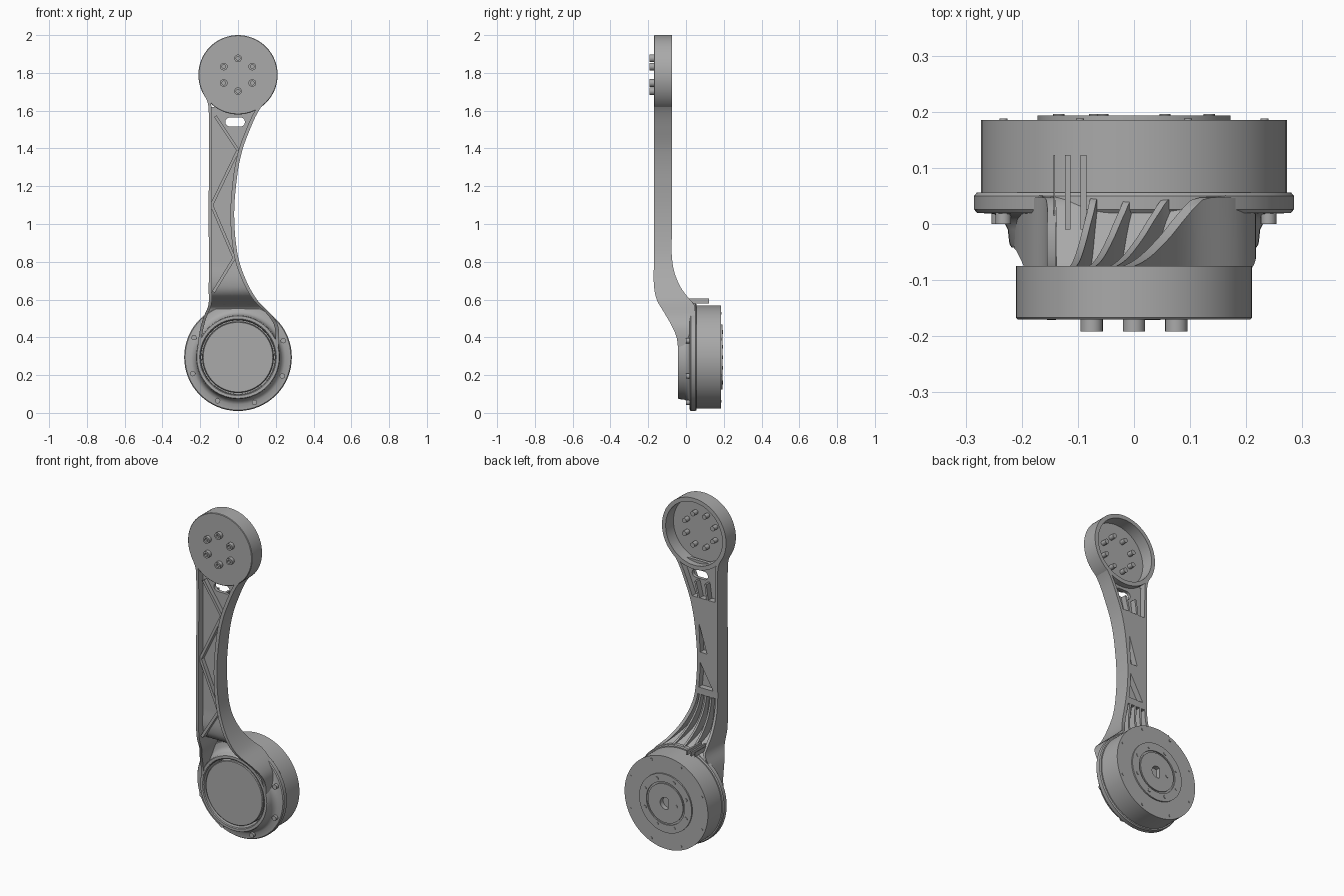
import bpy, bmesh, math
from mathutils import Vector

if "Cube" in bpy.data.objects:
    bpy.data.objects.remove(bpy.data.objects["Cube"])

grey = bpy.data.materials.new("machined grey")
grey.use_nodes = True
grey.diffuse_color = (0.4, 0.4, 0.4, 1)
grey.node_tree.nodes["Principled BSDF"].inputs["Base Color"].default_value = (0.4, 0.4, 0.4, 1)

HUB_Z, DISC_Z = 0.295, 1.79


def finish(name, bm):
    bmesh.ops.remove_doubles(bm, verts=bm.verts, dist=1e-5)
    bmesh.ops.recalc_face_normals(bm, faces=bm.faces)
    mesh = bpy.data.meshes.new(name)
    bm.to_mesh(mesh)
    bm.free()
    obj = bpy.data.objects.new(name, mesh)
    bpy.context.collection.objects.link(obj)
    mesh.materials.append(grey)
    smooth(obj)
    return obj


def smooth(obj):
    bpy.ops.object.select_all(action='DESELECT')
    obj.select_set(True)
    bpy.context.view_layer.objects.active = obj
    bpy.ops.object.shade_smooth_by_angle(angle=math.radians(32))


def lathe(name, profile, x=0, z=0, sides=64):
    """Turn (radius, y) points about an axis along y."""
    bm = bmesh.new()
    rings = []
    for r, y in profile:
        if r == 0:
            rings.append([bm.verts.new((x, y, z))] * sides)
        else:
            rings.append([bm.verts.new((x + r * math.cos(a), y, z + r * math.sin(a)))
                          for a in (math.tau * i / sides for i in range(sides))])
    for a, b in zip(rings, rings[1:]):
        for i in range(sides):
            j = (i + 1) % sides
            quad = list(dict.fromkeys((a[i], a[j], b[j], b[i])))
            bm.faces.new(quad)
    return finish(name, bm)


def prism(name, points, y0, y1):
    """Extrude an (x, z) outline along y."""
    bm = bmesh.new()
    face = bm.faces.new([bm.verts.new((x, y0, z)) for x, z in points])
    new = bmesh.ops.extrude_face_region(bm, geom=[face])["geom"]
    bmesh.ops.translate(bm, vec=(0, y1 - y0, 0),
                        verts=[v for v in new if isinstance(v, bmesh.types.BMVert)])
    return finish(name, bm)


def bar(name, p, q, width, y0, y1):
    p, q = Vector(p), Vector(q)
    d = (q - p).normalized()
    side = Vector((-d.y, d.x)) * width / 2
    return prism(name, [p - side, q - side, q + side, p + side], y0, y1)


def curve(*pts):
    """Smooth function of height through (z, value) points."""
    def slope(i):
        a, b = pts[max(i - 1, 0)], pts[min(i + 1, len(pts) - 1)]
        return (b[1] - a[1]) / (b[0] - a[0])

    def value(z):
        z = min(max(z, pts[0][0]), pts[-1][0])
        i = max(k for k in range(len(pts) - 1) if pts[k][0] <= z)
        h = pts[i + 1][0] - pts[i][0]
        t = (z - pts[i][0]) / h
        a, b = pts[i][1], pts[i + 1][1]
        return (a * (1 + 2 * t) * (1 - t) ** 2 + b * t * t * (3 - 2 * t)
                + h * t * (1 - t) * (slope(i) * (1 - t) - slope(i + 1) * t))
    return value


def loft(name, x0, x1, y0, y1, bottom, top, steps=40):
    """Stack rectangles whose sides follow functions of height."""
    bm = bmesh.new()
    rows = []
    for i in range(steps + 1):
        z = bottom + (top - bottom) * i / steps
        rows.append([bm.verts.new((f(z), g(z), z))
                     for f, g in ((x0, y0), (x1, y0), (x1, y1), (x0, y1))])
    for a, b in zip(rows, rows[1:]):
        for i in range(4):
            j = (i + 1) % 4
            bm.faces.new((a[i], a[j], b[j], b[i]))
    bm.faces.new(rows[0])
    bm.faces.new(rows[-1])
    return finish(name, bm)


def cut(obj, cutter):
    mod = obj.modifiers.new("cut", 'BOOLEAN')
    mod.operation = 'DIFFERENCE'
    mod.object = cutter
    bpy.ops.object.select_all(action='DESELECT')
    bpy.context.view_layer.objects.active = obj
    obj.select_set(True)
    bpy.ops.object.modifier_apply(modifier=mod.name)
    bpy.data.objects.remove(cutter)
    smooth(obj)


# Arm outline and depth as functions of height
left = curve((0.34, -0.215), (0.42, -0.205), (0.5, -0.185), (0.57, -0.157), (0.64, -0.155),
             (1.1, -0.155), (1.6, -0.155), (1.65, -0.163), (1.7, -0.188))
right = curve((0.34, 0.215), (0.45, 0.215), (0.51, 0.185), (0.6, 0.1), (0.72, 0.035),
              (0.85, -0.004), (1.05, -0.02), (1.25, -0.005), (1.38, 0.02), (1.48, 0.055),
              (1.6, 0.11), (1.7, 0.186))
front = curve((0.34, -0.042), (0.4, -0.05), (0.46, -0.075), (0.53, -0.115), (0.6, -0.155),
              (0.68, -0.17), (0.8, -0.17), (1.7, -0.17))
back = curve((0.34, 0.03), (0.5, 0.045), (0.57, 0.045), (0.6, 0.02), (0.66, -0.025),
             (0.74, -0.06), (0.83, -0.075), (0.95, -0.075), (1.7, -0.075))
web = curve((0.5, 0.025), (0.55, 0.02), (0.58, -0.02), (0.62, -0.1), (0.68, -0.13),
            (0.8, -0.13), (1.7, -0.13))


def across(f, offset=0):
    return lambda z: left(z) + (right(z) - left(z)) * f + offset


def shifted(f, d):
    return lambda z: f(z) + d


# Side walls of the arm
loft("left_wall", left, shifted(left, 0.016), front, back, 0.35, 1.7, 90)
loft("right_wall", shifted(right, -0.02), right, front, back, 0.35, 1.7, 90)

# Web: thin at both ends, thick in the middle
inner = (shifted(left, 0.005), shifted(right, -0.006))
loft("lower_web", *inner, web, shifted(web, 0.025), 0.51, 0.87)
middle = loft("middle_web", *inner, web, back, 0.85, 1.42)
upper = loft("upper_web", *inner, web, shifted(web, 0.02), 1.4, 1.62)

for tri in ([(-0.032, 1.27), (-0.04, 1.1), (-0.085, 1.1)],
            [(-0.04, 1.04), (-0.03, 0.89), (-0.125, 0.89)]):
    cut(middle, prism("pocket_cutter", tri, -0.11, -0.05))
slot = [(-0.015 + s * 0.028 + 0.024 * math.cos(a), 1.54 + 0.024 * math.sin(a))
        for s, start in ((1, -90), (-1, 90))
        for a in (math.radians(start + 22.5 * k) for k in range(9))]
cut(upper, prism("slot_cutter", slot, -0.2, 0))

# Lengthwise ribs in the rear pockets
for f in (0.36, 0.66):
    loft("upper_rear_rib", across(f, -0.006), across(f, 0.006), web, back, 1.4, 1.51)
for f in (0.3, 0.52, 0.76):
    loft("lower_rear_rib", across(f, -0.006), across(f, 0.006), web, back, 0.57, 0.87)

# Zigzag front bracing
zigzag = [(-0.12, 1.57), (0.0, 1.39), (-0.14, 1.1), (-0.02, 0.82), (-0.13, 0.64)]
for p, q in zip(zigzag, zigzag[1:]):
    bar("front_brace", p, q, 0.016, -0.155, -0.12)

# Thin tabs above the drum
for x, w in ((-0.142, 0.003), (-0.118, 0.01), (-0.09, 0.01)):
    bar("cable_tab", (x, 0.58), (x, 0.606), w, -0.01, 0.123)

# Upper joint: cup open at the rear, with bolts
lathe("upper_cup", [(0, -0.17), (0.207, -0.17), (0.21, -0.167), (0.21, -0.075),
                    (0.186, -0.075), (0.186, -0.148), (0, -0.148)], z=DISC_Z)
for k in range(6):
    a = math.radians(30 + 60 * k)
    lathe("front_bolt", [(0, -0.18), (0.01, -0.18), (0.01, -0.192), (0.02, -0.192),
                         (0.02, -0.16)], 0.087 * math.cos(a), DISC_Z + 0.087 * math.sin(a), 20)
for k in range(8):
    a = math.radians(22.5 + 45 * k)
    lathe("cup_bolt", [(0, -0.115), (0.014, -0.115), (0.014, -0.155)],
          0.1 * math.cos(a), DISC_Z + 0.1 * math.sin(a), 16)

# Lower joint: collar, flange, cover and motor drum
lathe("collar_flange", [(0.195, 0.04), (0.198, -0.038), (0.203, -0.042), (0.218, -0.042),
                        (0.222, -0.036), (0.225, -0.01), (0.234, 0.008), (0.25, 0.018),
                        (0.28, 0.02), (0.285, 0.026), (0.285, 0.05), (0.28, 0.056),
                        (0.195, 0.056), (0.195, 0.04)], z=HUB_Z)
lathe("motor_cover", [(0, -0.036), (0.184, -0.036), (0.188, -0.032), (0.188, 0.06)], z=HUB_Z)
drum = lathe("motor_drum", [(0, 0.03), (0.19, 0.03), (0.19, 0.05), (0.273, 0.05),
                            (0.273, 0.185), (0.172, 0.185), (0.172, 0.193), (0.125, 0.193),
                            (0.125, 0.186), (0.115, 0.186), (0.115, 0.193), (0, 0.193)],
             z=HUB_Z, sides=96)
d_shape = [(0.035 * math.cos(a), HUB_Z + 0.035 * math.sin(a))
           for a in (math.radians(-120 + 20 * k) for k in range(13))]
cut(drum, prism("shaft_cutter", d_shape, 0.165, 0.25))
lathe("rear_pin", [(0, 0.196), (0.01, 0.196), (0.01, 0.18)], -0.07, HUB_Z, 16)
for k in range(8):
    a = math.radians(22.5 + 45 * k)
    for name, r, size, y in (("ring_bolt", 0.145, 0.01, 0.196), ("drum_screw", 0.252, 0.007, 0.188)):
        lathe(name, [(0, y), (size, y), (size, 0.18)],
              r * math.cos(a), HUB_Z + r * math.sin(a), 16)

# Flange bolts
for deg in (20, -23, -70, -115, -160, 156):
    a = math.radians(deg)
    lathe("flange_bolt", [(0, 0.0), (0.014, 0.0), (0.014, 0.03)],
          0.255 * math.cos(a), HUB_Z + 0.255 * math.sin(a), 16)
